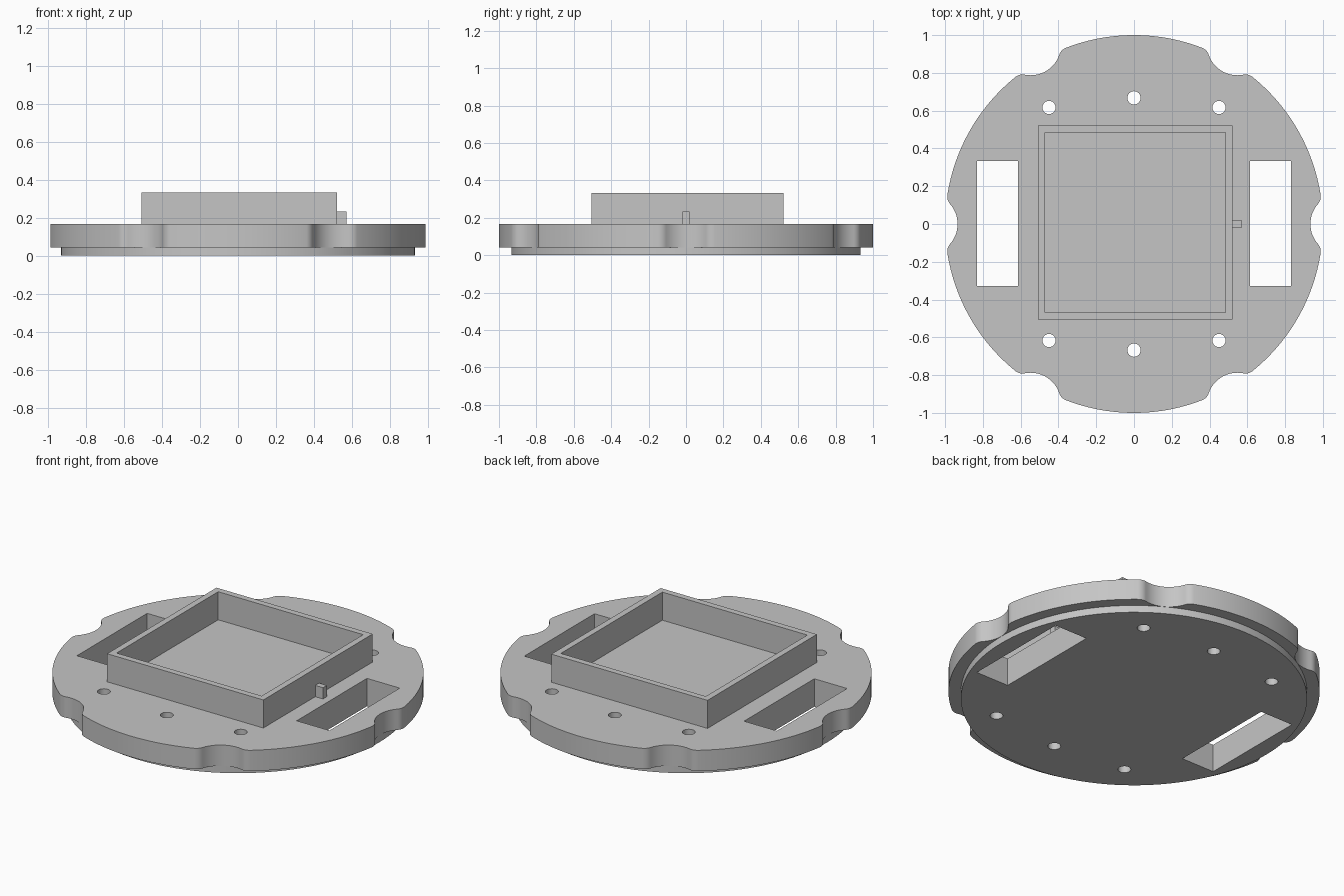
import bpy, bmesh, math
from mathutils import Vector

if "Cube" in bpy.data.objects:
    bpy.data.objects.remove(bpy.data.objects["Cube"], do_unlink=True)

grey = bpy.data.materials.new("light grey")
grey.use_nodes = True
grey.diffuse_color = (0.56, 0.56, 0.56, 1)
grey.node_tree.nodes["Principled BSDF"].inputs["Base Color"].default_value = grey.diffuse_color


def arc(centre, radius, start, end, steps):
    """Points along an arc, both ends included."""
    return [Vector(centre) + radius * Vector((math.cos(a), math.sin(a)))
            for a in (start + (end - start) * i / steps for i in range(steps + 1))]


def circle(x, y, radius, steps):
    return arc((x, y), radius, 0, math.tau, steps)[:-1]


def rectangle(x, y, half_w, half_d):
    return [Vector((x + sx * half_w, y + sy * half_d))
            for sx, sy in ((-1, -1), (1, -1), (1, 1), (-1, 1))]


def slab(name, outlines, bottom, top):
    """Extrude an outline (first loop) with holes (other loops)."""
    curve = bpy.data.curves.new(name, "CURVE")
    curve.dimensions = "2D"
    curve.fill_mode = "BOTH"
    curve.extrude = (top - bottom) / 2
    for loop in outlines:
        spline = curve.splines.new("POLY")
        spline.points.add(len(loop) - 1)
        for point, co in zip(spline.points, loop):
            point.co = (co.x, co.y, 0, 1)
        spline.use_cyclic_u = True
    obj = bpy.data.objects.new(name, curve)
    bpy.context.collection.objects.link(obj)
    bpy.ops.object.select_all(action="DESELECT")
    obj.select_set(True)
    bpy.context.view_layer.objects.active = obj
    bpy.ops.object.convert(target="MESH")
    obj = bpy.context.object
    obj.name = name
    # Weld caps to walls, then set the slab at its height
    bm = bmesh.new()
    bm.from_mesh(obj.data)
    bmesh.ops.remove_doubles(bm, verts=bm.verts, dist=0.0001)
    bmesh.ops.recalc_face_normals(bm, faces=bm.faces)
    bmesh.ops.translate(bm, verts=bm.verts, vec=(0, 0, (top + bottom) / 2))
    bm.to_mesh(obj.data)
    bm.free()
    obj.data.materials.clear()
    obj.data.materials.append(grey)
    bpy.ops.object.shade_smooth_by_angle(angle=math.radians(30))
    return obj


def notched_outline(notch_r=0.16, depth_r=0.934, fillet=0.06):
    """Unit circle with six rounded, filleted notches."""
    c = depth_r + notch_r
    reach = 1 - fillet
    alpha = math.acos((reach ** 2 + c ** 2 - (notch_r + fillet) ** 2) / (2 * reach * c))
    f = Vector((reach * math.cos(alpha), reach * math.sin(alpha)))
    # Direction from the fillet centre towards the notch centre
    beta = math.atan2(-f.y, c - f.x)
    half = arc((c, 0), notch_r, math.pi, math.pi + beta, 8)
    half += arc(f, fillet, beta, alpha, 8)[1:]
    half += arc((0, 0), 1, alpha, math.pi / 6, 12)[1:]
    mirrored = [Vector((p.x, -p.y)) for p in reversed(half[1:-1])]
    sector = mirrored + half
    points = []
    for i in range(6):
        a = i * math.pi / 3
        points += [Vector((p.x * math.cos(a) - p.y * math.sin(a),
                           p.x * math.sin(a) + p.y * math.cos(a))) for p in sector]
    return points


# Openings through both discs: two windows and six screw holes
openings = [rectangle(s * 0.723, 0.003, 0.108, 0.33) for s in (-1, 1)]
for side in (-1, 1):
    for x, y in ((-0.45, 0.617), (0, 0.668), (0.45, 0.617)):
        openings.append(circle(x, side * y, 0.035, 32))

BASE, PLATE, RIM = 0.042, 0.166, 0.333
slab("base_disc", [circle(0, 0, 0.933, 128)] + openings, 0, BASE)
slab("notched_plate", [notched_outline()] + openings, BASE, PLATE)

# Open square tray wall and the small peg beside it
slab("square_rim", [rectangle(0.007, 0.008, 0.514, 0.514),
                    rectangle(0.007, 0.008, 0.477, 0.477)], PLATE, RIM)
slab("side_peg", [rectangle(0.546, 0, 0.026, 0.018)], PLATE, 0.233)
